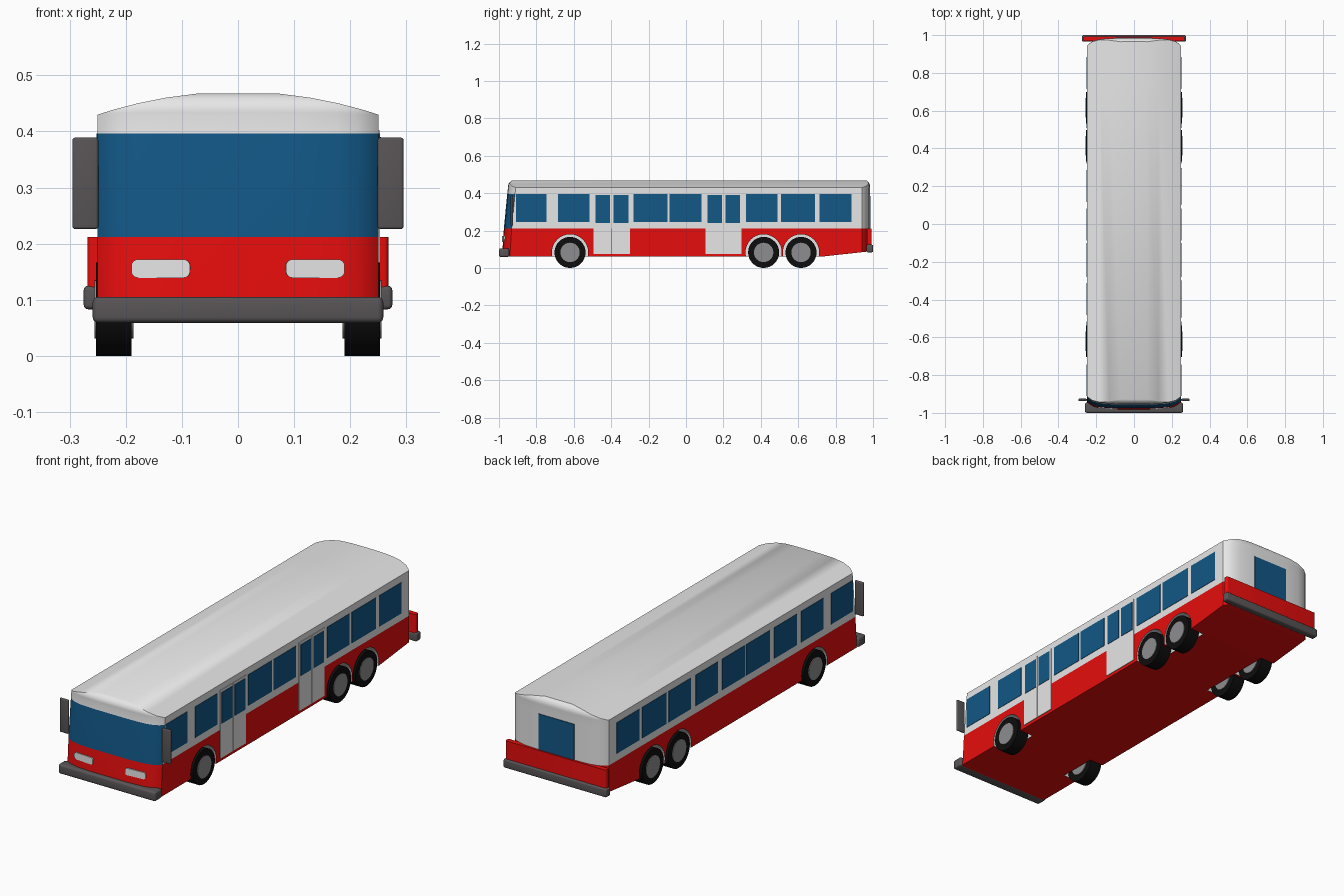
import bpy, bmesh, math
from mathutils import Matrix, Vector

if "Cube" in bpy.data.objects:
    bpy.data.objects.remove(bpy.data.objects["Cube"])


def material(name, r, g, b):
    m = bpy.data.materials.new(name)
    m.diffuse_color = (r, g, b, 1)
    m.use_nodes = True
    m.node_tree.nodes["Principled BSDF"].inputs["Base Color"].default_value = m.diffuse_color
    return m


RED = material("red paint", 0.8, 0.004, 0.004)
WHITE = material("white paint", 0.8, 0.8, 0.8)
BLUE = material("blue glass", 0.006, 0.095, 0.24)
GREY = material("dark grey trim", 0.10, 0.09, 0.095)
TYRE = material("black rubber", 0.004, 0.004, 0.004)
HUB = material("grey hub", 0.27, 0.27, 0.28)


def make_object(name, bm, mats):
    bmesh.ops.recalc_face_normals(bm, faces=bm.faces)
    mesh = bpy.data.meshes.new(name)
    bm.to_mesh(mesh)
    bm.free()
    for m in mats:
        mesh.materials.append(m)
    ob = bpy.data.objects.new(name, mesh)
    bpy.context.collection.objects.link(ob)
    return ob


def smooth(ob, angle=35):
    bpy.ops.object.select_all(action='DESELECT')
    ob.select_set(True)
    bpy.context.view_layer.objects.active = ob
    bpy.ops.object.shade_smooth_by_angle(angle=math.radians(angle))


def box(name, lo, hi, mat, bevel=0.0, axis=None, rot_z=0.0):
    """Box between two corners; axis limits the bevel to edges along it."""
    lo, hi = Vector(lo), Vector(hi)
    bm = bmesh.new()
    bmesh.ops.create_cube(bm, size=1)
    bmesh.ops.scale(bm, vec=hi - lo, verts=bm.verts)
    if bevel:
        edges = [e for e in bm.edges if axis is None or
                 abs((e.verts[0].co - e.verts[1].co).normalized()[axis]) > 0.9]
        bmesh.ops.bevel(bm, geom=edges, offset=bevel, segments=4,
                        profile=0.5, affect='EDGES')
    bmesh.ops.rotate(bm, matrix=Matrix.Rotation(rot_z, 3, 'Z'), verts=bm.verts)
    bmesh.ops.translate(bm, vec=(lo + hi) / 2, verts=bm.verts)
    ob = make_object(name, bm, [mat])
    if bevel:
        smooth(ob)
    return ob


def cylinder(name, x0, x1, y, z, r, mat, n=32):
    bm = bmesh.new()
    bmesh.ops.create_cone(bm, cap_ends=True, segments=n, radius1=r, radius2=r,
                          depth=x1 - x0)
    bmesh.ops.rotate(bm, matrix=Matrix.Rotation(math.pi / 2, 3, 'Y'), verts=bm.verts)
    bmesh.ops.translate(bm, vec=((x0 + x1) / 2, y, z), verts=bm.verts)
    ob = make_object(name, bm, [mat])
    smooth(ob)
    return ob


# Body shell: stacked plan outlines (z, half width, front y, back y)
levels = [(0.06, 0.25, -0.985, 0.985), (0.212, 0.25, -0.975, 0.985),
          (0.396, 0.25, -0.957, 0.985)]
for w in (0.25, 0.242, 0.22, 0.18, 0.13, 0.07):
    s = 1 - (w / 0.25) ** 2
    levels.append((0.43 + 0.041 * s, w, -0.953 + 0.03 * s ** 3, 0.985 - 0.025 * s ** 3))

US = (0.4, 0.7, 0.85, 0.93, 0.98, 1)


def outline(z, w, yf, yb):
    """Right half of the plan, from front to back, with rounded corners."""
    inset = lambda x: 0.035 * (x / 0.25) ** 8 + 0.008 * (x / 0.25) ** 2
    pts = [(u * w, yf + inset(u * w), z) for u in US]
    pts.append((w, 0.72, z))
    pts += [(u * w, yb - inset(u * w), z) for u in reversed(US)]
    if z < 0.1:  # the tail underside rises
        pts = [(x, y, z + max(0, y - 0.72) * 0.11) for x, y, z in pts]
    return pts


bm = bmesh.new()
rings = []
for lv in levels:
    right = outline(*lv)
    rings.append([bm.verts.new(p) for p in right] +
                 [bm.verts.new((-x, y, z)) for x, y, z in reversed(right)])
n = len(rings[0])
for a, b in zip(rings, rings[1:]):
    for i in range(n):
        j = (i + 1) % n
        bm.faces.new((a[i], a[j], b[j], b[i]))
for ring in (rings[0], rings[-1]):  # floor and roof strips
    for i in range(n // 2 - 1):
        bm.faces.new((ring[i], ring[i + 1], ring[n - 2 - i], ring[n - 1 - i]))
for f in bm.faces:
    c = f.calc_center_median()
    if c.z < 0.2:
        f.material_index = 0
    elif c.z < 0.39 and c.y < -0.9:
        f.material_index = 2  # wrap-around windscreen
    else:
        f.material_index = 1
body = make_object("bus_body", bm, [RED, WHITE, BLUE])

# Wheel arches cut into the body, white inside
WHEEL_Y = (-0.62, 0.415, 0.615)
for side in (-1, 1):
    for y in WHEEL_Y:
        x0, x1 = sorted((side * 0.175, side * 0.3))
        cutter = cylinder("arch_cutter", x0, x1, y, 0.083, 0.097, WHITE)
        cutter.hide_render = True
        mod = body.modifiers.new("arch", 'BOOLEAN')
        mod.operation = 'DIFFERENCE'
        mod.solver = 'EXACT'
        mod.material_mode = 'TRANSFER'
        mod.object = cutter
        bpy.ops.object.select_all(action='DESELECT')
        bpy.context.view_layer.objects.active = body
        body.select_set(True)
        bpy.ops.object.modifier_apply(modifier=mod.name)
        bpy.data.objects.remove(cutter)
smooth(body)

# Wheels: tyre and hub
for side in (-1, 1):
    for y in WHEEL_Y:
        x0, x1 = sorted((side * 0.19, side * 0.253))
        cylinder("tyre", x0, x1, y, 0.083, 0.083, TYRE)
        x0, x1 = sorted((side * 0.186, side * 0.256))
        cylinder("hub", x0, x1, y, 0.083, 0.052, HUB)

# Side windows; the left side has windows where the right side has doors
WINDOWS = [(-0.91, -0.745), (-0.685, -0.517), (-0.28, -0.10), (-0.088, 0.083),
           (0.32, 0.49), (0.507, 0.69), (0.714, 0.885)]
DOORS = [(-0.495, -0.30), (0.104, 0.297)]


def side_plate(name, side, y0, y1, z0, z1, out, mat):
    x0, x1 = sorted((side * 0.248, side * (0.25 + out)))
    box(name, (x0, y0, z0), (x1, y1, z1), mat)


for y0, y1 in WINDOWS:
    for side in (-1, 1):
        side_plate("side_window", side, y0, y1, 0.247, 0.396, 0.002, BLUE)
for y0, y1 in DOORS:
    side_plate("side_window", -1, y0 + 0.012, y1 - 0.012, 0.247, 0.396, 0.002, BLUE)
    mid = (y0 + y1) / 2
    for a, b in ((y0, mid - 0.001), (mid + 0.001, y1)):
        side_plate("door_leaf", 1, a, b, 0.075, 0.402, 0.003, WHITE)
        side_plate("door_window", 1, a + 0.01, b - 0.008, 0.24, 0.39, 0.005, BLUE)

# Rear window, rear red panel and bumpers
box("rear_window", (-0.095, 0.979, 0.213), (0.095, 0.987, 0.385), BLUE)
box("rear_panel", (-0.268, 0.968, 0.11), (0.268, 0.992, 0.212), RED, 0.008, 2)
box("rear_bumper", (-0.275, 0.965, 0.083), (0.275, 1.0, 0.125), GREY, 0.008)
box("front_bumper", (-0.259, -1.0, 0.059), (0.259, -0.945, 0.105), GREY, 0.01)

# Headlights and mirrors
for side in (-1, 1):
    x0, x1 = sorted((side * 0.085, side * 0.19))
    box("headlight", (x0, -0.979, 0.139), (x1, -0.9695, 0.172), WHITE, 0.012, 1,
        rot_z=side * 0.076)
    x0, x1 = sorted((side * 0.249, side * 0.295))
    box("mirror", (x0, -0.937, 0.226), (x1, -0.925, 0.389), GREY, 0.005)
